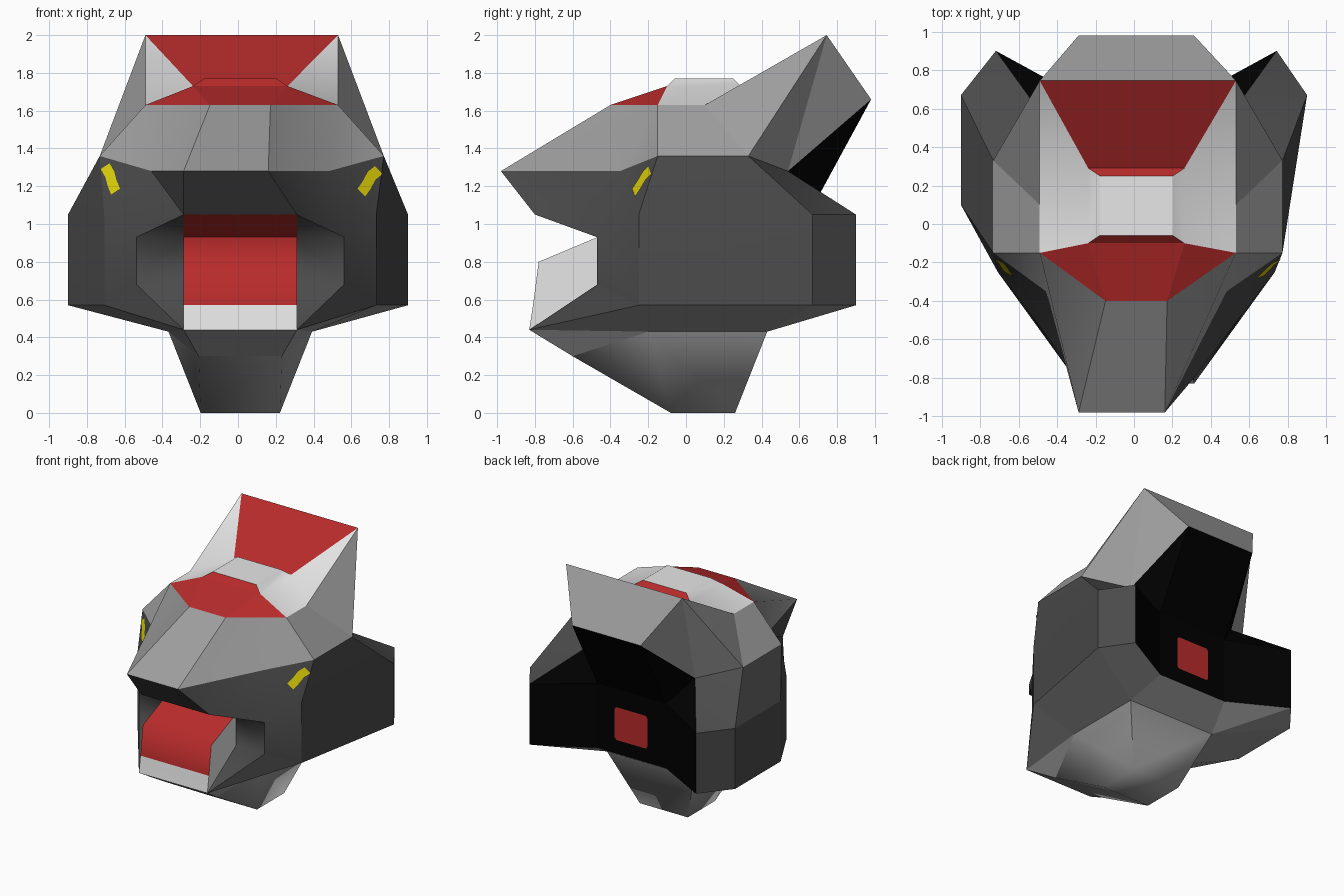
import bpy, bmesh, math
from mathutils import Vector

if "Cube" in bpy.data.objects:
    bpy.data.objects.remove(bpy.data.objects["Cube"])

def material(name, *rgb):
    m = bpy.data.materials.new(name)
    m.diffuse_color = (*rgb, 1)
    m.use_nodes = True
    m.node_tree.nodes["Principled BSDF"].inputs["Base Color"].default_value = m.diffuse_color
    return m

DARK = material("dark_grey", .07, .07, .07)
MID = material("mid_grey", .34, .34, .34)
LIGHT = material("light_grey", .80, .80, .80)
RED = material("red", .48, .024, .024)
BLACK = material("black", 0, 0, 0)
YELLOW = material("yellow", .75, .65, .003)

# Landmarks of the right half; the left half is mirrored with an L_ prefix
muzzle_pts = dict(
    tip=(.3, -.98, 1.28), lip=(.3, -.8, 1.05), palate=(.3, -.47, .93), throat=(.3, -.47, .68),
    cheek=(.55, -.47, .93), cheek_low=(.55, -.47, .68), brow=(.47, -.35, 1.28),
    chin=(.3, -.83, .44), teeth=(.3, -.81, .57), tongue=(.3, -.78, .8))
crown_pts = dict(
    fore=(.16, -.4, 1.63), deck=(.51, -.15, 1.63), deck_mid=(.51, .1, 1.63), horn=(.51, .745, 2),
    inner=(.25, -.1, 1.73), inner_b=(.25, .29, 1.73), top=(.19, -.06, 1.77), top_b=(.19, .25, 1.77),
    nape=(.3, .98, 1.66))
skull_pts = dict(
    temple=(.752, -.15, 1.36), temple_b=(.752, .33, 1.36), nook=(.47, .54, 1.28),
    jowl=(.72, -.25, 1.05), jowl_low=(.72, -.25, .57), side=(.9, .67, 1.05), side_low=(.9, .67, .57),
    rear=(.73, .9, 1.05), rear_low=(.73, .9, .57), back=(.3, .665, 1.08), back_low=(.3, .665, .57),
    bulge=(.9, .1, 1.05), bulge_low=(.9, .1, .57))
jaw_pts = dict(
    gum=(.22, -.6, .3), hinge=(.38, -.2, .43), hinge_b=(.38, .43, .43),
    keel=(.21, -.08, 0), keel_b=(.21, .26, 0))

P = {}
for group in (muzzle_pts, crown_pts, skull_pts, jaw_pts):
    for k, (x, y, z) in group.items():
        shift = 0 if x > .85 else .02 if z > 1.3 and x > .45 else .012
        P[k] = Vector((x + shift, y, z))
        P["L_" + k] = Vector((-x + shift, y, z))
P["tip"].x = .16                       # the muzzle tip is clipped on one side
CENTRE = Vector((0, .1, .95))

def build(name, polys, smooth=0):
    """polys: list of (material, points), turned outward; smooth = angle below which edges are soft."""
    bm = bmesh.new()
    mats = []
    for mat, pts in polys:
        if mat not in mats:
            mats.append(mat)
        f = bm.faces.new([bm.verts.new(p) for p in pts])
        f.material_index = mats.index(mat)
        f.normal_update()
        if f.normal.dot(f.calc_center_median() - CENTRE) < 0:
            f.normal_flip()
        f.smooth = smooth > 0
    bmesh.ops.remove_doubles(bm, verts=bm.verts, dist=.0005)
    me = bpy.data.meshes.new(name)
    bm.to_mesh(me)
    bm.free()
    for m in mats:
        me.materials.append(m)
    if smooth:
        me.set_sharp_from_angle(angle=math.radians(smooth))
    ob = bpy.data.objects.new(name, me)
    bpy.context.collection.objects.link(ob)
    return ob

def sides(mat, *specs):
    """Each face on both halves."""
    return [(mat, [P[pre + k] for k in s.split()]) for s in specs for pre in ("", "L_")]

def bridge(mat, *specs):
    """Each edge joined across the middle to its mirror."""
    out = []
    for s in specs:
        a, b = s.split()
        out.append((mat, [P[a], P[b], P["L_" + b], P["L_" + a]]))
    return out

def one(mat, pre, *specs):
    return [(mat, [P[pre + k] for k in s.split()]) for s in specs]

# Upper muzzle
build("muzzle",
      bridge(MID, "tip fore") + sides(MID, "tip brow deck fore", "brow temple deck"), smooth=40)

# Eye sockets and muzzle underside
build("eye_sockets",
      bridge(DARK, "tip lip")
      + sides(DARK, "tip lip brow", "lip cheek brow", "cheek jowl brow", "brow jowl temple",
              "cheek cheek_low jowl_low jowl"), smooth=30)

# Mouth corners behind the jaw block
build("mouth_corners",
      sides(DARK, "palate cheek cheek_low throat", "lip palate cheek", "throat cheek_low chin"),
      smooth=75)

# Open mouth: red palate and tongue, light lower jaw block
build("mouth",
      bridge(RED, "lip palate", "palate tongue", "tongue teeth") + bridge(LIGHT, "teeth chin")
      + sides(LIGHT, "tongue palate throat chin teeth"), smooth=80)

# Crest rising to the back with a recessed deck
build("crest",
      bridge(MID, "horn nape")
      + sides(MID, "temple temple_b deck_mid deck", "temple_b horn deck_mid",
              "temple_b nook horn", "nook nape horn")
      + bridge(LIGHT, "top top_b")
      + sides(RED, "fore deck inner")
      + bridge(RED, "fore inner", "inner top", "inner_b top_b", "horn inner_b"))
build("deck_slopes",
      sides(LIGHT, "deck deck_mid inner_b inner", "deck_mid horn inner_b",
            "inner inner_b top_b top"), smooth=60)

# Side panels (the left one bulges further forward)
build("side_panels",
      sides(DARK, "temple_b side nook", "side rear nook", "side side_low rear_low rear")
      + one(DARK, "", "temple jowl side temple_b", "jowl jowl_low side_low side")
      + one(DARK, "L_", "temple jowl bulge", "temple bulge side temple_b",
            "jowl jowl_low bulge_low bulge", "bulge bulge_low side_low side"), smooth=25)

# Hollow black back
build("back_panel",
      bridge(BLACK, "nape back", "back back_low")
      + sides(BLACK, "nape nook back", "nook rear back", "back rear rear_low back_low"))

# Underside of the cheeks
build("cheek_underside",
      sides(DARK, "cheek_low chin jowl_low")
      + sides(MID, "jowl_low chin hinge", "side_low hinge_b rear_low",
              "rear_low hinge_b back_low")
      + bridge(MID, "back_low hinge_b")
      + one(MID, "", "jowl_low hinge hinge_b side_low")
      + one(MID, "L_", "jowl_low hinge bulge_low", "bulge_low hinge hinge_b side_low"))

# Lower jaw: flat chin wedge, smooth throat
build("chin", bridge(MID, "chin gum") + sides(MID, "chin gum hinge"))
build("lower_jaw",
      bridge(MID, "gum keel", "keel keel_b", "keel_b hinge_b")
      + sides(MID, "gum keel hinge", "hinge hinge_b keel_b keel"), smooth=80)

# Red badge plate on the back
w, y = .145, .671
build("back_plate", [(RED, [Vector((sx * w + .012, y, z)) for sx, z in
      ((-1, .70), (-.9, .68), (.9, .68), (1, .70), (1, .92), (.9, .94), (-.9, .94), (-1, .92))])])

# Eye slashes laid on the socket faces
def eye(name, pre, path):
    a, b, c = (P[pre + k] for k in ("brow", "jowl", "temple"))
    n = (b - a).cross(c - a).normalized()
    if n.y > 0:
        n = -n
    def drop(x, z):
        yy = a.y - (n.x * (x - a.x) + n.z * (z - a.z)) / n.y
        return Vector((x, yy, z)) + n * .006
    line = [drop(*p) for p in path]
    across = (line[-1] - line[0]).cross(n).normalized() * .03
    build(name, [(YELLOW, [p - across, q - across, q + across, p + across])
                 for p, q in zip(line, line[1:])])

eye("right_eye", "", [(.65, 1.165), (.675, 1.20), (.705, 1.255), (.742, 1.285)])
eye("left_eye", "L_", [(-.645, 1.17), (-.665, 1.22), (-.675, 1.26), (-.70, 1.305)])
